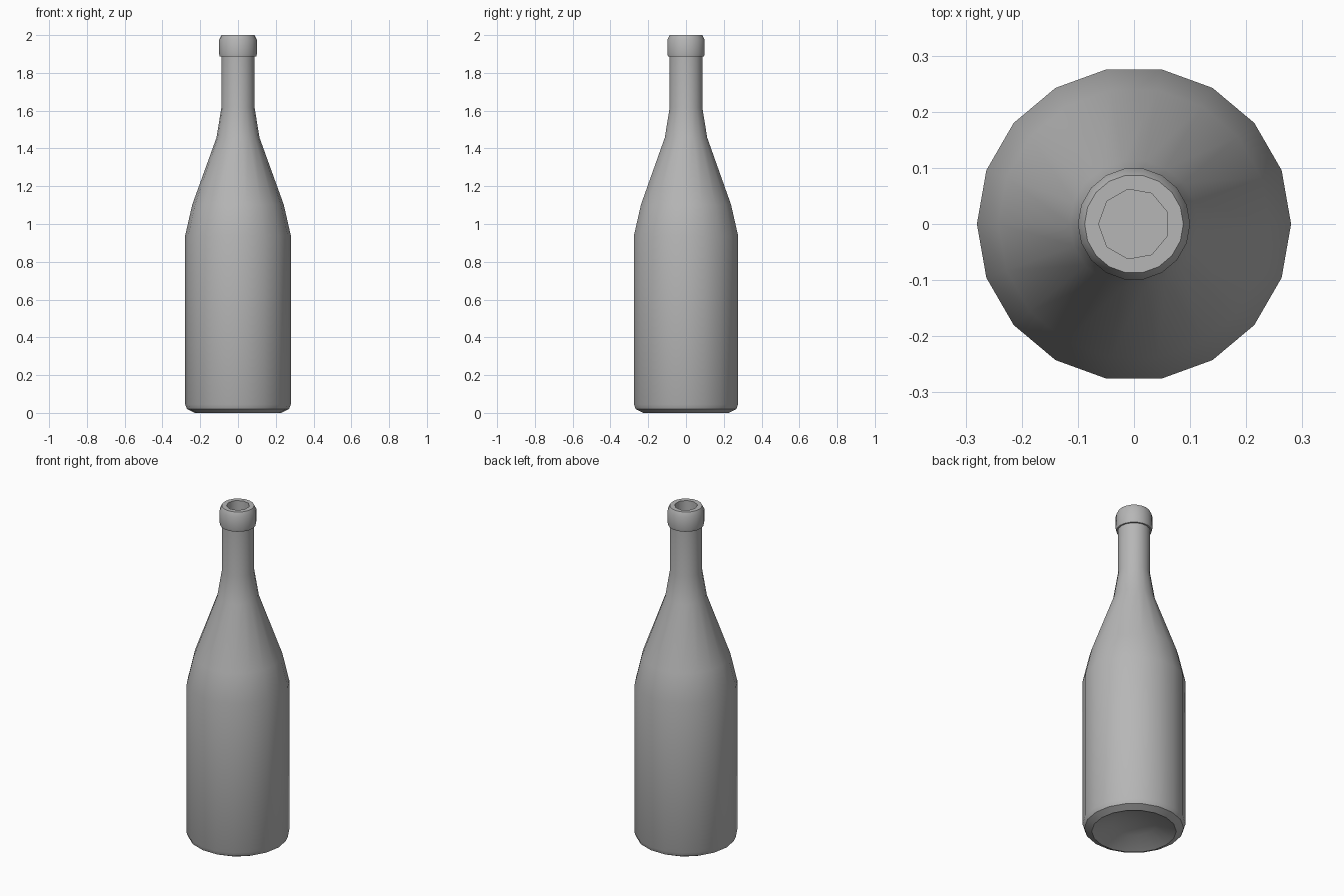
import bpy, bmesh
from math import cos, sin, radians

if "Cube" in bpy.data.objects:
    bpy.data.objects.remove(bpy.data.objects["Cube"])

bm = bmesh.new()


def ring(r, z, sides=18, start=0):
    step = 360 / sides
    return [bm.verts.new((r * cos(radians(start + step * i)),
                          r * sin(radians(start + step * i)), z)) for i in range(sides)]


def join(a, b):
    n = len(a)
    for i in range(n):
        bm.faces.new((a[i], a[(i + 1) % n], b[(i + 1) % n], b[i]))


# Outer profile: hollow base, body, shoulder, neck, lip
profile = [(0.12, 0.045), (0.23, 0.0), (0.27, 0.02), (0.28, 0.045), (0.28, 0.938),
           (0.242, 1.103), (0.114, 1.457), (0.088, 1.615), (0.088, 1.886),
           (0.097, 1.886), (0.1, 1.9), (0.1, 1.975), (0.088, 2.0)]
rings = [ring(r, z) for r, z in profile]
for a, b in zip(rings, rings[1:]):
    join(a, b)

# Centre of the hollow base
tip = bm.verts.new((0, 0, 0.06))
base = rings[0]
for i in range(18):
    bm.faces.new((base[(i + 1) % 18], base[i], tip))

# Flat lip narrowing to a nine-sided mouth, then the inside of the neck
top = rings[-1]
mouth = ring(0.063, 2.0, 9, 20)
for k in range(9):
    o0, o1, o2 = (top[(2 * k + 1 + j) % 18] for j in range(3))
    h0, h1 = mouth[k], mouth[(k + 1) % 9]
    bm.faces.new((o0, o1, h0))
    bm.faces.new((o1, h1, h0))
    bm.faces.new((o1, o2, h1))
floor = ring(0.063, 1.62, 9, 20)
join(mouth, floor)
bm.faces.new(floor)

bmesh.ops.recalc_face_normals(bm, faces=bm.faces[:])
mesh = bpy.data.meshes.new("bottle")
bm.to_mesh(mesh)
bm.free()
bottle = bpy.data.objects.new("bottle", mesh)
bpy.context.collection.objects.link(bottle)

# Dark grey glass
glass = bpy.data.materials.new("dark_grey")
glass.diffuse_color = (0.47, 0.47, 0.47, 1)
glass.use_nodes = True
glass.node_tree.nodes["Principled BSDF"].inputs["Base Color"].default_value = glass.diffuse_color
mesh.materials.append(glass)

# Smooth sides, crisp lip and base edges
bpy.context.view_layer.objects.active = bottle
bottle.select_set(True)
bpy.ops.object.shade_smooth_by_angle(angle=radians(41))

# Crisp edge around the foot
for e in mesh.edges:
    if all(abs(mesh.vertices[v].co.z - 0.02) < 1e-4 for v in e.vertices):
        e.use_edge_sharp = True
